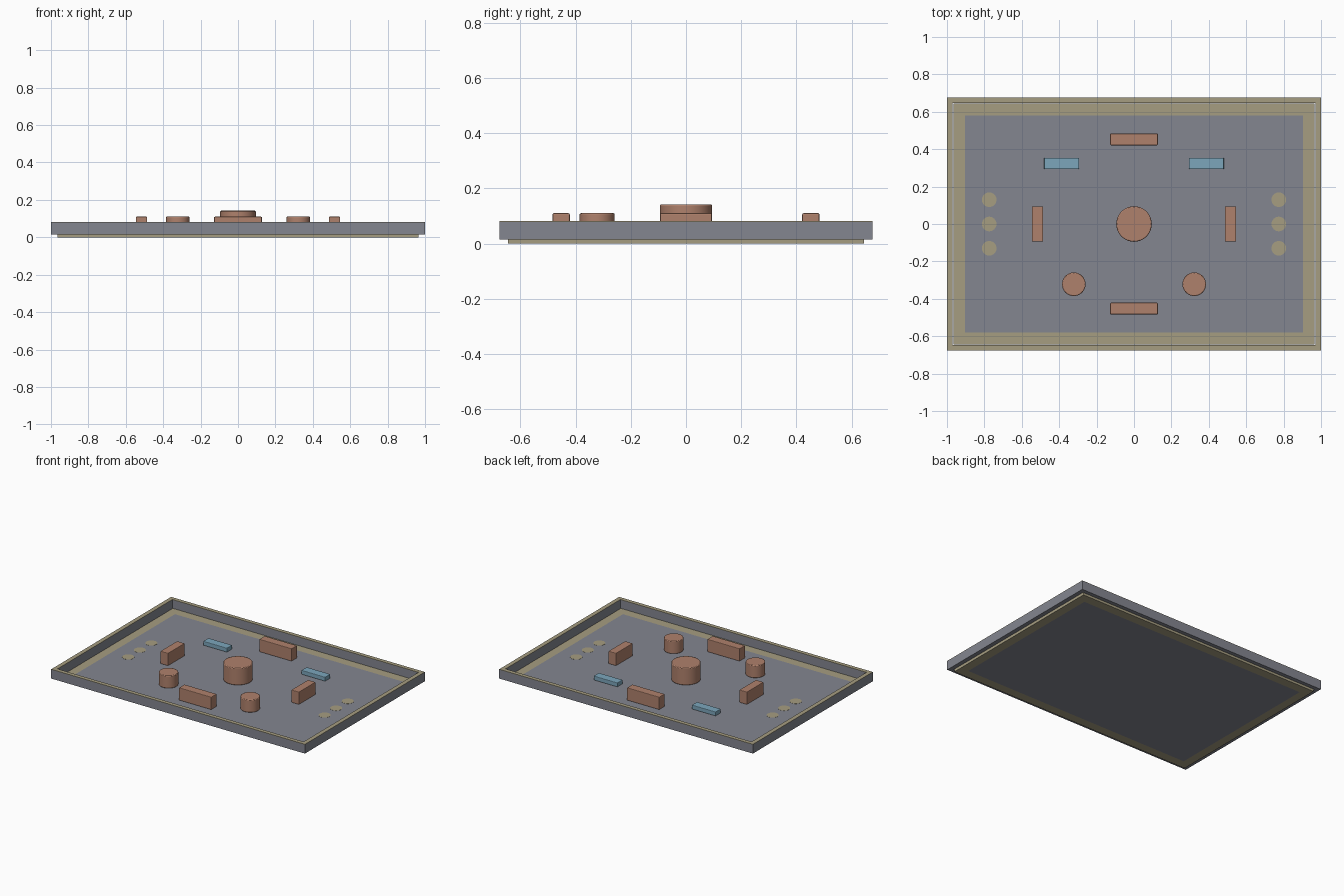
import bpy, bmesh
from mathutils import Matrix

if "Cube" in bpy.data.objects:
    bpy.data.objects.remove(bpy.data.objects["Cube"])


def material(name, rgb):
    m = bpy.data.materials.new(name)
    m.diffuse_color = (*rgb, 1)
    m.use_nodes = True
    m.node_tree.nodes["Principled BSDF"].inputs["Base Color"].default_value = m.diffuse_color
    return m


SLATE = material("slate", (0.23, 0.24, 0.28))
KHAKI = material("khaki", (0.38, 0.34, 0.22))
COPPER = material("copper", (0.43, 0.22, 0.15))
BLUE = material("blue", (0.2, 0.38, 0.5))


def finish(name, bm, mat, bevel):
    me = bpy.data.meshes.new(name)
    bm.to_mesh(me)
    bm.free()
    me.materials.append(mat)
    ob = bpy.data.objects.new(name, me)
    bpy.context.collection.objects.link(ob)
    if bevel:
        mod = ob.modifiers.new("soft_edges", 'BEVEL')
        mod.width = bevel
        mod.segments = 2
        mod.limit_method = 'ANGLE'
    return ob


def box(name, x, y, sx, sy, z0, z1, mat, bevel=0):
    bm = bmesh.new()
    bmesh.ops.create_cube(bm, size=1, matrix=Matrix.Translation((x, y, (z0 + z1) / 2))
                          @ Matrix.Diagonal((sx, sy, z1 - z0, 1)))
    return finish(name, bm, mat, bevel)


def cylinder(name, x, y, r, z0, z1, mat, bevel=0):
    bm = bmesh.new()
    bmesh.ops.create_cone(bm, cap_ends=True, segments=48, radius1=r, radius2=r, depth=z1 - z0,
                          matrix=Matrix.Translation((x, y, (z0 + z1) / 2)))
    ob = finish(name, bm, mat, bevel)
    bpy.context.view_layer.objects.active = ob
    ob.select_set(True)
    bpy.ops.object.shade_smooth_by_angle()
    ob.select_set(False)
    return ob


FLOOR = 0.02

# Floor panel, flush inside its khaki border
box("floor_panel", 0, 0, 1.806, 1.16, 0, FLOOR, SLATE)
for s, side in ((-1, "a"), (1, "b")):
    box("border_long_" + side, 0, s * 0.6125, 1.93, 0.065, 0, FLOOR, KHAKI)
    box("border_short_" + side, s * 0.934, 0, 0.062, 1.16, 0, FLOOR, KHAKI)

    # Perimeter walls with thin khaki caps
    box("long_wall_" + side, 0, s * 0.661, 2.0, 0.028, 0.015, 0.078, SLATE)
    box("long_wall_cap_" + side, 0, s * 0.661, 2.0, 0.028, 0.078, 0.081, KHAKI)
    box("short_wall_" + side, s * 0.985, 0, 0.03, 1.294, 0.015, 0.078, SLATE)
    box("short_wall_cap_" + side, s * 0.985, 0, 0.03, 1.294, 0.078, 0.081, KHAKI)

    # Blocks standing on the floor
    box("long_block_" + side, 0, s * 0.452, 0.255, 0.062, FLOOR, 0.11, COPPER, 0.004)
    box("short_block_" + side, s * 0.516, 0, 0.06, 0.188, FLOOR, 0.11, COPPER, 0.004)
    box("low_block_" + side, s * 0.387, 0.324, 0.188, 0.06, FLOOR, 0.05, BLUE, 0.004)
    cylinder("small_post_" + side, s * 0.322, -0.322, 0.063, FLOOR, 0.11, COPPER, 0.004)

    # Flat floor markers
    for i in (-1, 0, 1):
        cylinder(f"marker_{side}_{i + 2}", s * 0.774, i * 0.13, 0.039, FLOOR - 0.001, FLOOR + 0.001, KHAKI)

# Central post
cylinder("central_post", 0, 0, 0.095, FLOOR, 0.142, COPPER, 0.005)
